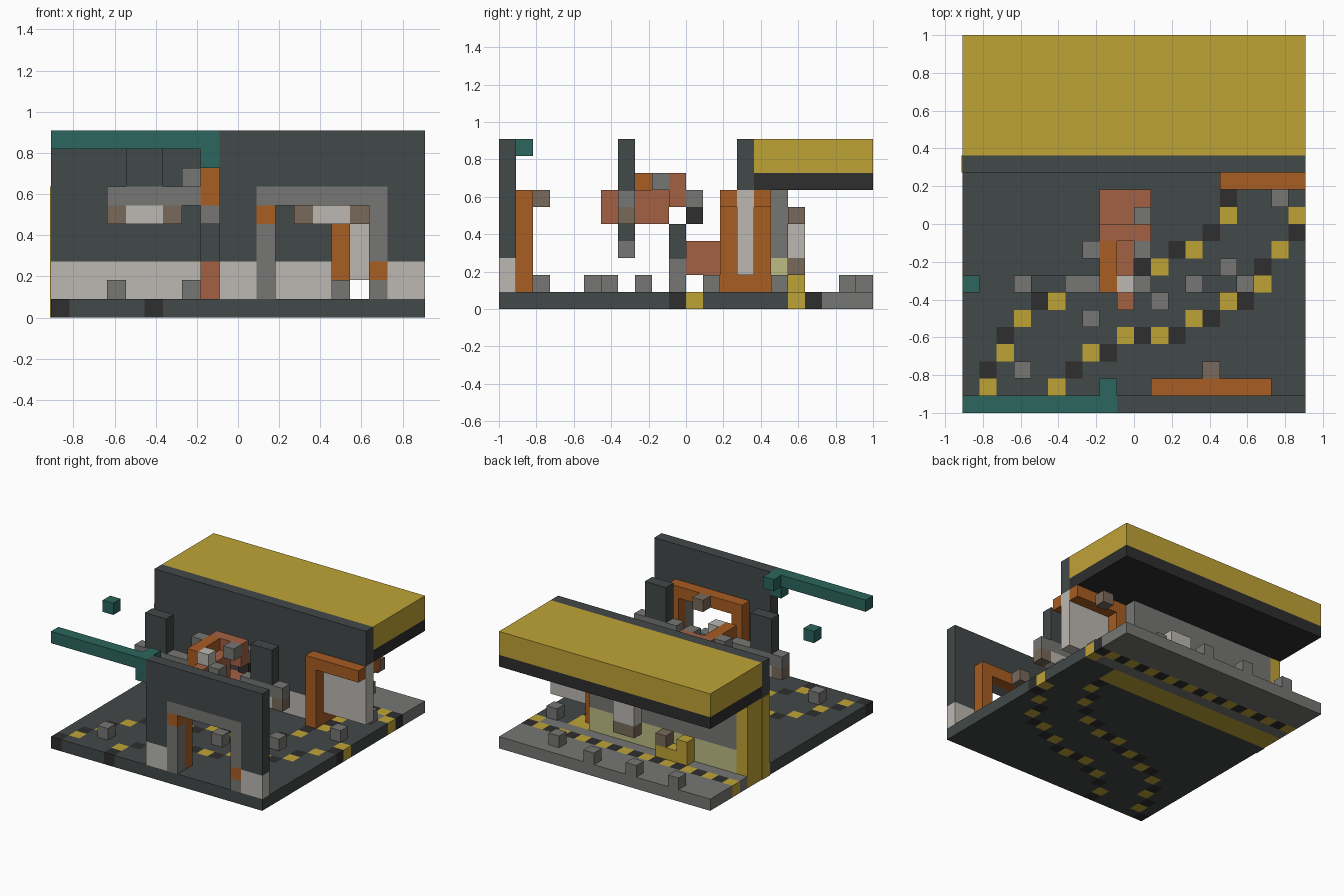
import bpy, bmesh
from mathutils import Vector

if "Cube" in bpy.data.objects:
    bpy.data.objects.remove(bpy.data.objects["Cube"])

NX, NY = 20, 22
UNIT = 2 / NY
PALETTE = {
    "dark_slate": "424848", "black": "2e2e2e", "yellow": "bfa336",
    "teal": "2c665e", "orange": "a85d22", "salmon": "a26044",
    "grey": "767674", "light_grey": "bcb8b2", "brown": "78695a",
    "pale_green": "bcbc84",
}


def linear(pair):
    c = int(pair, 16) / 255
    return ((c + 0.055) / 1.055) ** 2.4


MATS = {}
for label, code in PALETTE.items():
    mat = bpy.data.materials.new(label)
    rgba = tuple(linear(code[n:n + 2]) for n in (0, 2, 4)) + (1,)
    mat.use_nodes = True
    mat.diffuse_color = rgba
    bsdf = next(n for n in mat.node_tree.nodes if n.type == "BSDF_PRINCIPLED")
    bsdf.inputs["Base Color"].default_value = rgba
    bsdf.inputs["Roughness"].default_value = 0.9
    MATS[label] = mat


def place(i, j, k):
    return Vector(((i - NX / 2) * UNIT, (j - NY / 2) * UNIT, k * UNIT))


def finish(name, bm, colors):
    mesh = bpy.data.meshes.new(name)
    bm.to_mesh(mesh)
    bm.free()
    for c in colors:
        mesh.materials.append(MATS[c])
    obj = bpy.data.objects.new(name, mesh)
    bpy.context.collection.objects.link(obj)
    return obj


def box(name, color, xs, ys, zs):
    """Block between grid limits; a single number means one cell."""
    lim = [r if isinstance(r, tuple) else (r, r + 1) for r in (xs, ys, zs)]
    lo, hi = place(*[r[0] for r in lim]), place(*[r[1] for r in lim])
    bm = bmesh.new()
    bmesh.ops.create_cube(bm, size=1)
    for v in bm.verts:
        v.co = Vector([lo[a] if v.co[a] < 0 else hi[a] for a in range(3)])
    return finish(name, bm, [color])


# Floor slab with two hazard-striped tracks
STEP = {"U": (0, 1), "R": (1, 0), "D": (1, 1)}
track = {}
for start, moves in ((0, "DUDUDDRDRRDRRDRDDUDU"), (5, "UDDRDRRRDRDRDUDDU")):
    x, y = start, 0
    track[x, y] = "black"
    for n, m in enumerate(moves):
        x, y = x + STEP[m][0], y + STEP[m][1]
        track[x, y] = "black" if n % 2 else "yellow"
for x in range(NX):
    track[x, 18] = "black" if x % 2 else "yellow"
track[NX - 1, 17] = "yellow"


def floor_color(x, y):
    if (x, y) in track:
        return track[x, y]
    if y in (15, 16) and x < 17:
        return "yellow"
    return "grey" if y >= 17 else "dark_slate"


bm = bmesh.new()
bmesh.ops.create_grid(bm, x_segments=NX, y_segments=NY, size=1)
for v in bm.verts:
    v.co.x *= NX / NY
ext = bmesh.ops.extrude_face_region(bm, geom=bm.faces[:], use_keep_orig=True)
for g in ext["geom"]:
    if isinstance(g, bmesh.types.BMVert):
        g.co.z = UNIT
bmesh.ops.recalc_face_normals(bm, faces=bm.faces[:])
names = list(PALETTE)
for f in bm.faces:
    p = (f.calc_center_median() - f.normal * UNIT * 0.3) / UNIT
    f.material_index = names.index(floor_color(int(p.x + NX / 2), int(p.y + NY / 2)))
finish("floor", bm, names)

# Front wall with arched opening
for side, outer in (("left", (18, NX)), ("right", (9, 11))):
    box("front_skirt_" + side, "light_grey", outer, 0, (1, 3))
    box("front_wall_" + side, "dark_slate", outer, 0, (3, 7))
box("front_wall_top", "dark_slate", (9, NX), 0, (7, 10))
box("arch_head", "grey", (11, 18), 0, 6)
box("arch_post_right", "grey", 11, 0, (1, 5))
box("arch_patch_right", "orange", 11, 0, 5)
box("arch_post_left_low", "grey", 17, 0, 1)
box("arch_patch_left", "orange", 17, 0, 2)
box("arch_post_left_high", "grey", 17, 0, (3, 6))
for x in (11, 17):
    box("inner_frame_post", "orange", x, 1, (1, 6))
box("inner_frame_beam", "orange", (11, 18), 1, 6)
box("arch_lamp", "brown", 14, 2, 6)

# Teal overhead rail and loose block
box("rail", "teal", (0, 9), 0, 9)
box("rail_drop", "teal", 8, 0, 8)
box("rail_bracket", "teal", 8, 1, 9)
box("loose_block", "teal", 0, 7, 9)

# Rear wall, raised door and its orange frame
box("rear_skirt", "light_grey", (0, 15), 14, (1, 3))
box("rear_wall", "dark_slate", (0, 15), 14, (3, 7))
box("rear_wall_top", "dark_slate", (0, NX), 14, (7, 10))
box("door", "light_grey", (16, NX), 14, (2, 7))
box("door_post", "orange", 15, (13, 16), (1, 7))
for y in (13, 15):
    box("door_beam", "orange", (16, NX), y, 6)

# Rear room under the canopy
box("rear_room_base", "pale_green", (1, 15), (15, 17), (1, 3))
box("rear_room_wall", "grey", (1, 15), (15, 17), (3, 7))
box("rear_room_end", "yellow", 0, (15, 17), (1, 7))
box("rear_wall_end_plate", "yellow", (-0.06, 0), (14, 15), (0, 7))
box("canopy_soffit", "black", (0, NX), (15, NY), 7)
box("canopy", "yellow", (0, NX), (15, NY), (8, 10))
box("rear_window", "light_grey", (10, 12), 17, (3, 5))
box("rear_window_sill", "brown", (10, 12), 17, 2)
box("rear_lamp", "brown", 18, 17, 5)
box("bench", "yellow", (5, 8), 17, 1)
box("bench_back", "yellow", 5, 17, 2)
box("bench_crate", "brown", 7, 17, 2)

# Two hovering pods
for x in (4, 14):
    box("pod_tower", "dark_slate", (x, x + 2), 7, (7, 10))
    box("pod_deck", "grey", (x - 1, x + 3), 7, 6)
    for dx in (-1, 2):
        box("pod_foot", "brown", x + dx, 7, 5)
    box("pod_lamp", "light_grey", (x, x + 2), 7, 5)
box("pod_link", "grey", 7, 7, 6)

# Small floor blocks
for x, y in ((3, 2), (7, 5), (11, 6), (15, 8), (18, 12), (18, 16),
             (15, 20), (11, 21), (7, 21), (3, 21)):
    box("floor_block", "grey", x, y, 1)

# Machine in the middle: head, body, arms and legs
box("head", "light_grey", 9, 7, 7)
box("neck", "black", 9, 7, (5, 7))
box("front_leg", "dark_slate", 9, 7, 4)
box("front_foot", "grey", 9, 7, 3)
box("snout", "salmon", 9, 6, (5, 7))
box("chest", "salmon", 9, (8, 10), (5, 7))
box("shoulder_bar", "orange", 8, (7, 10), 7)
box("shoulder_drop", "orange", 8, 7, 6)
box("side_grip", "grey", 8, 7, 5)
box("cheek", "grey", 10, 7, 6)
for x in (7, 10):
    box("elbow", "grey", x, 9, 7)
box("back_plate", "salmon", (8, 11), 10, (6, 8))
box("back_joint", "grey", 10, 11, 6)
box("back_core", "black", 10, 11, 5)
box("rear_leg", "dark_slate", 8, 10, (3, 5))
box("rear_foot", "grey", 10, 10, (1, 3))
box("rear_shin", "salmon", 8, 10, (1, 3))
box("seat_block", "salmon", (8, 11), (11, 13), (2, 4))
